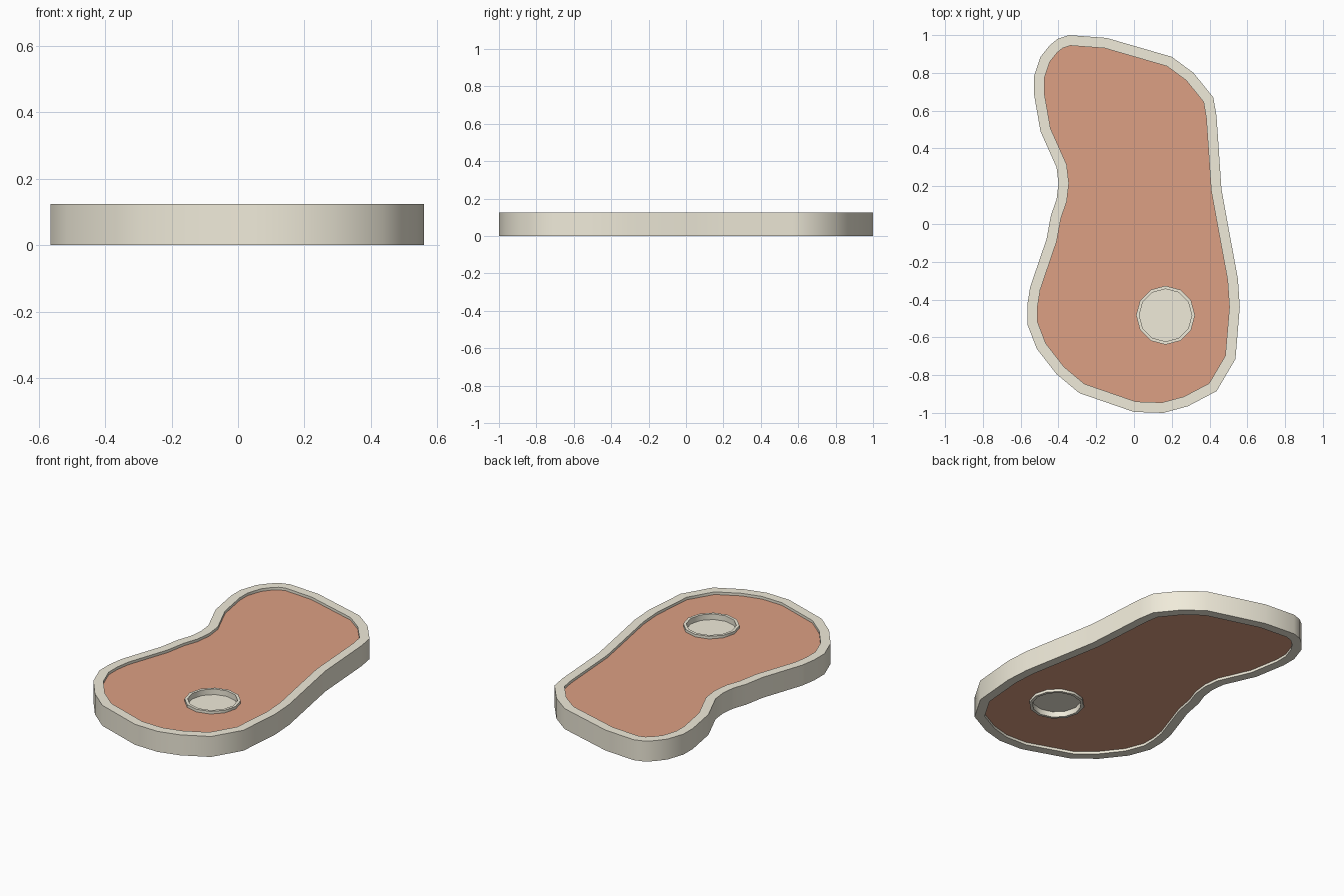
import bpy, bmesh, math
from mathutils import Vector

if "Cube" in bpy.data.objects:
    bpy.data.objects.remove(bpy.data.objects["Cube"])

H = 0.125      # full thickness
RIM = 0.055    # width of the fat rim

# Outer outline of the cut, clockwise seen from above
OUTLINE = [(-.345, 1), (-.145, .985), (.2, .885), (.315, .8), (.42, .67), (.437, .57),
           (.463, .185), (.49, .035), (.55, -.29), (.56, -.44), (.537, -.715),
           (.437, -.885), (.285, -.965), (.155, -1), (0, -.995), (-.29, -.895),
           (-.41, -.795), (-.515, -.66), (-.565, -.53), (-.565, -.43), (-.55, -.335),
           (-.463, -.08), (-.44, .045), (-.41, .13), (-.4, .215), (-.41, .3),
           (-.495, .49), (-.53, .69), (-.53, .78), (-.495, .885), (-.447, .945), (-.405, .98)]


def material(name, color):
    m = bpy.data.materials.new(name)
    m.diffuse_color = (*color, 1)
    m.use_nodes = True
    m.node_tree.nodes["Principled BSDF"].inputs["Base Color"].default_value = m.diffuse_color
    return m


def inset(pts, d):
    """Mitred inward offset of a clockwise loop."""
    out = []
    for i, p in enumerate(pts):
        p, a, b = Vector(p), Vector(pts[i - 1]), Vector(pts[(i + 1) % len(pts)])
        e1, e2 = (p - a).normalized(), (b - p).normalized()
        n1, n2 = Vector((e1.y, -e1.x)), Vector((e2.y, -e2.x))
        out.append(p + (n1 + n2) * d / (1 + n1.dot(n2)))
    return out


def circle(cx, cy, r, n=12):
    return [Vector((cx + r * math.cos(-2 * math.pi * i / n),
                    cy + r * math.sin(-2 * math.pi * i / n))) for i in range(n)]


def finish(bm, name, mat):
    bmesh.ops.recalc_face_normals(bm, faces=bm.faces)
    me = bpy.data.meshes.new(name)
    bm.to_mesh(me)
    bm.free()
    ob = bpy.data.objects.new(name, me)
    bpy.context.collection.objects.link(ob)
    me.materials.append(mat)
    bpy.ops.object.select_all(action='DESELECT')
    ob.select_set(True)
    bpy.context.view_layer.objects.active = ob
    bpy.ops.object.shade_smooth_by_angle(angle=math.radians(35))
    return ob


def band(name, outer, inner, z0, z1, mat):
    """Ring between two matching loops, with a rectangular section."""
    bm = bmesh.new()
    loops = [[bm.verts.new((p[0], p[1], z)) for p in pts]
             for pts, z in ((outer, z0), (outer, z1), (inner, z1), (inner, z0))]
    n = len(outer)
    for k in range(4):
        a, b = loops[k], loops[(k + 1) % 4]
        for i in range(n):
            j = (i + 1) % n
            bm.faces.new((a[i], a[j], b[j], b[i]))
    return finish(bm, name, mat)


def caps(name, outer, z0, z1, mat, hole=None):
    """Flat top and bottom surfaces, optionally with a hole."""
    bm = bmesh.new()
    for z in (z0, z1):
        edges = []
        for pts in [outer] + ([hole] if hole else []):
            vs = [bm.verts.new((p[0], p[1], z)) for p in pts]
            edges += [bm.edges.new((vs[i - 1], vs[i])) for i in range(len(vs))]
        bmesh.ops.triangle_fill(bm, edges=edges, use_beauty=True, normal=(0, 0, 1))
    ob = finish(bm, name, mat)
    # Bottom surface faces down, top faces up
    for f in ob.data.polygons:
        if (f.normal.z > 0) != (f.center.z > (z0 + z1) / 2):
            f.flip()
    return ob


fat = material("fat", (0.87, 0.83, 0.70))
meat = material("meat", (0.72, 0.35, 0.23))

inner = inset(OUTLINE, RIM)
bone_out = circle(.167, -.483, .156)
bone_in = circle(.167, -.483, .139)

# Fat rim, recessed meat, bone ring and recessed marrow
band("fat_rim", OUTLINE, inner, 0, H, fat)
caps("meat", inner, .016, H - .016, meat, bone_out)
band("bone_ring", bone_out, bone_in, 0, H, fat)
caps("marrow", bone_in, .034, H - .034, fat)
